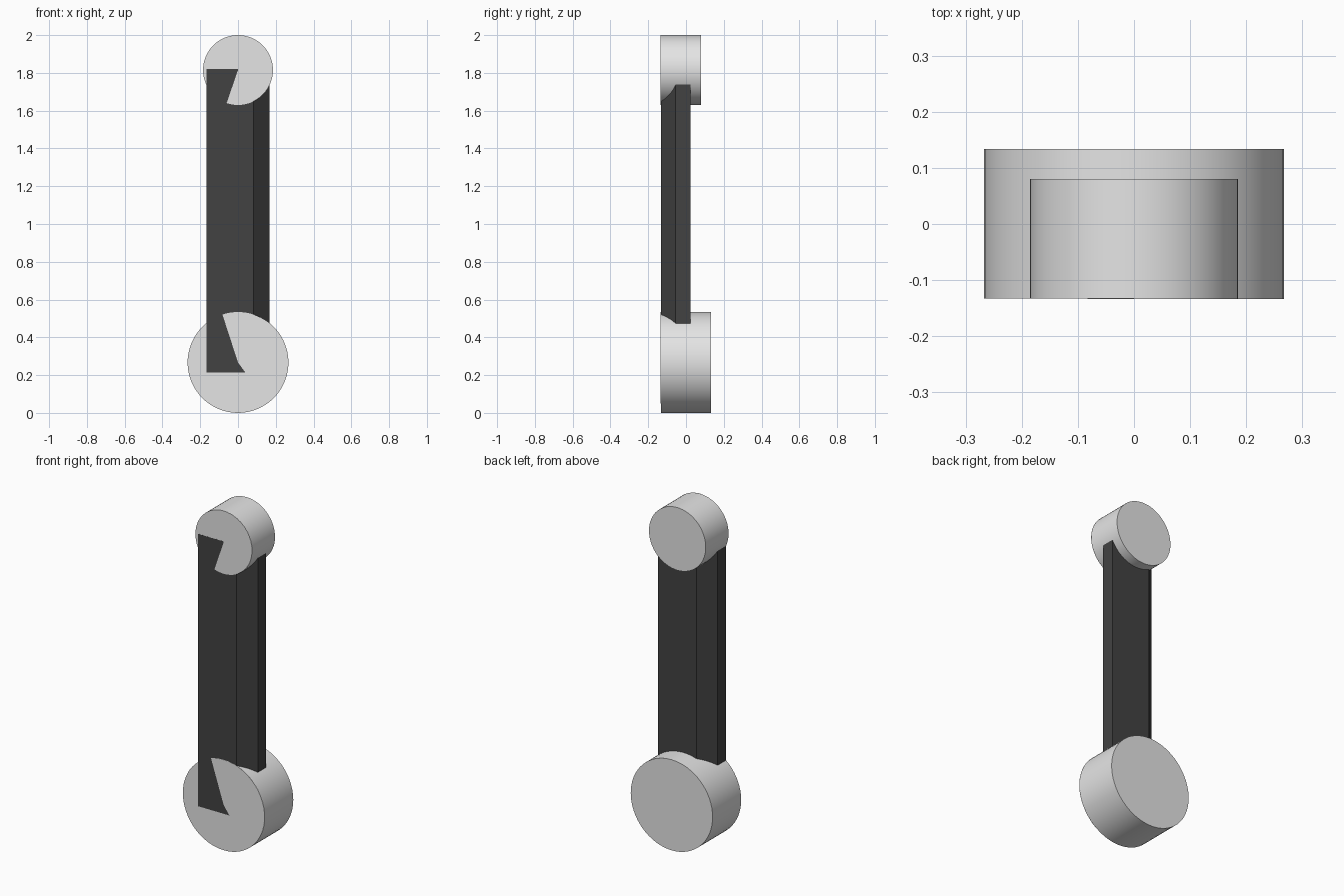
import bpy, bmesh, math
from mathutils import Vector

if "Cube" in bpy.data.objects:
    bpy.data.objects.remove(bpy.data.objects["Cube"], do_unlink=True)

FRONT = -0.133


def material(name, value):
    mat = bpy.data.materials.new(name)
    mat.use_nodes = True
    colour = (value, value, value, 1)
    mat.diffuse_color = colour
    mat.node_tree.nodes["Principled BSDF"].inputs["Base Color"].default_value = colour
    return mat


light = material("light grey", 0.78)
dark = material("dark grey", 0.055)


def prism(name, outline, offset, mat):
    """Extrude a flat outline along an offset vector."""
    bm = bmesh.new()
    face = bm.faces.new([bm.verts.new(p) for p in outline])
    grown = bmesh.ops.extrude_face_region(bm, geom=[face], use_keep_orig=True)
    verts = [v for v in grown["geom"] if isinstance(v, bmesh.types.BMVert)]
    bmesh.ops.translate(bm, verts=verts, vec=offset)
    bmesh.ops.recalc_face_normals(bm, faces=bm.faces)
    mesh = bpy.data.meshes.new(name)
    bm.to_mesh(mesh)
    bm.free()
    mesh.materials.append(mat)
    obj = bpy.data.objects.new(name, mesh)
    bpy.context.collection.objects.link(obj)
    return obj


def arc(radius, z, y, start, end, count):
    angles = [math.radians(start + (end - start) * i / count) for i in range(count + 1)]
    return [Vector((radius * math.cos(a), y, z + radius * math.sin(a))) for a in angles]


def disc(name, radius, z, back, start, end):
    # Round drum lying along y
    rim = arc(radius, z, FRONT + 0.0005, 0, 360, 64)[:-1]
    drum = prism(name, rim, (0, back - FRONT, 0), light)
    bpy.context.view_layer.objects.active = drum
    drum.select_set(True)
    bpy.ops.object.shade_smooth_by_angle(angle=math.radians(35))
    drum.select_set(False)
    # Thin sector of the drum's face that overlaps the bar
    sector = arc(radius, z, FRONT, start, end, 36) + [Vector((0, FRONT, z))]
    prism(name + "_face_sector", sector, (0, -0.0007, 0), light)


disc("lower_disc", 0.267, 0.267, 0.133, -54, 108)
disc("upper_disc", 0.185, 1.815, 0.08, -109, 90)

# Connecting bar with two opposite corners bevelled
bottom, top, middle = 0.215, 1.82, -0.055
half = [(-0.168, FRONT), (0.083, FRONT), (0.168, middle)]
section = half + [(-x, 2 * middle - y) for x, y in half]
prism("connecting_bar", [(x, y, bottom) for x, y in section], (0, 0, top - bottom), dark)
